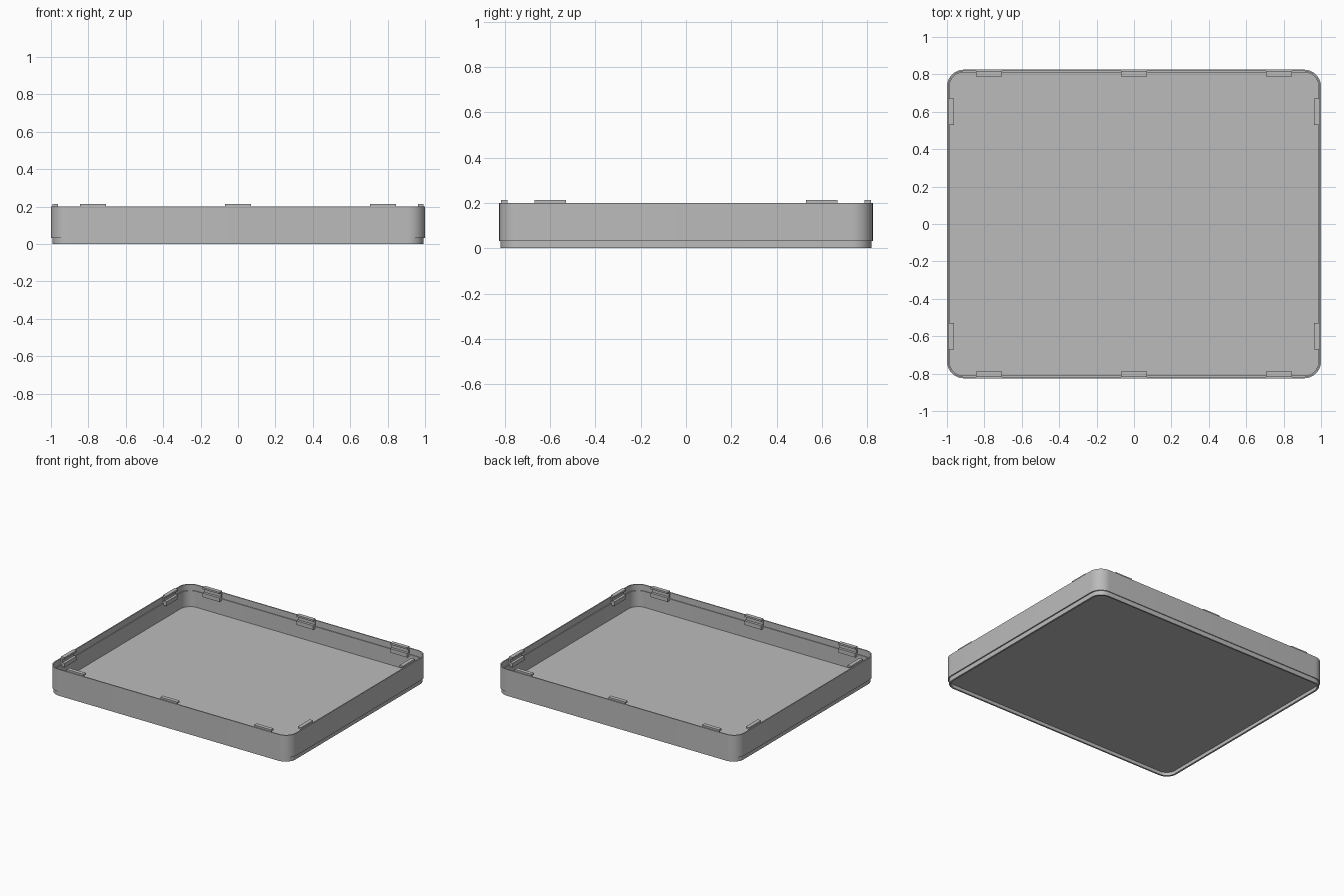
import bpy, bmesh, math

old = bpy.data.objects.get("Cube")
if old:
    bpy.data.objects.remove(old)

grey = bpy.data.materials.new("plain grey")
grey.use_nodes = True
colour = (0.5, 0.5, 0.5, 1)
grey.diffuse_color = colour
grey.node_tree.nodes["Principled BSDF"].inputs["Base Color"].default_value = colour

HX, HY, RADIUS, RIM = 1.0, 0.825, 0.09, 0.2


def finish(name, bm):
    bmesh.ops.recalc_face_normals(bm, faces=bm.faces)
    mesh = bpy.data.meshes.new(name)
    bm.to_mesh(mesh)
    bm.free()
    mesh.materials.append(grey)
    obj = bpy.data.objects.new(name, mesh)
    bpy.context.collection.objects.link(obj)
    return obj


def rounded_ring(bm, inset_x, inset_y, z, steps=10):
    """Rounded rectangle loop, inset from the outer size."""
    r = RADIUS - min(inset_x, inset_y)
    cx, cy = HX - inset_x - r, HY - inset_y - r
    verts = []
    for q, (sx, sy) in enumerate([(1, 1), (-1, 1), (-1, -1), (1, -1)]):
        for i in range(steps + 1):
            a = (q + i / steps) * math.pi / 2
            verts.append(bm.verts.new((sx * cx + r * math.cos(a), sy * cy + r * math.sin(a), z)))
    return verts


# Tray: recessed underside, stepped skirt, outer wall, rim, inner ledge, floor
section = [(0.022, 0.018, 0.025), (0.022, 0.018, 0), (0.009, 0.006, 0),
           (0.009, 0.006, 0.033), (0, 0, 0.033), (0, 0, RIM), (0.008, 0.008, RIM),
           (0.008, 0.008, 0.155), (0.014, 0.014, 0.155), (0.014, 0.014, 0.036)]
bm = bmesh.new()
rings = [rounded_ring(bm, *s) for s in section]
for a, b in zip(rings, rings[1:]):
    for i in range(len(a)):
        j = (i + 1) % len(a)
        bm.faces.new((a[i], a[j], b[j], b[i]))
bm.faces.new(rings[0])
bm.faces.new(rings[-1])
tray = finish("tray", bm)
bpy.context.view_layer.objects.active = tray
tray.select_set(True)
bpy.ops.object.shade_smooth_by_angle(angle=math.radians(30))
tray.select_set(False)


# Clips: a C-shaped profile (depth from wall, height) run along the wall
def clip(name, along, wall, direction, length=0.14):
    profile = [(0, 0.14), (0.029, 0.14), (0.029, 0.17), (0.01, 0.17),
               (0.01, RIM), (0.029, RIM), (0.029, 0.213), (0, 0.213)]
    bm = bmesh.new()
    ends = []
    for t in (along - length / 2, along + length / 2):
        loop = []
        for depth, z in profile:
            d = (wall - 0.008 - depth) * direction[1]
            loop.append(bm.verts.new((d, t, z) if direction[0] == "x" else (t, d, z)))
        ends.append(loop)
    for i in range(len(profile)):
        j = (i + 1) % len(profile)
        bm.faces.new((ends[0][i], ends[0][j], ends[1][j], ends[1][i]))
    bm.faces.new(ends[0])
    bm.faces.new(ends[1])
    finish(name, bm)


for sign, side in ((-1, "front"), (1, "back")):
    for x, place in ((-0.775, "right"), (0, "middle"), (0.775, "left")):
        clip(f"{side}_{place}_clip", x, HY, ("y", sign))
for sign, side in ((-1, "right"), (1, "left")):
    for y, place in ((-0.6, "front"), (0.6, "back")):
        clip(f"{side}_side_{place}_clip", y, HX, ("x", sign))
